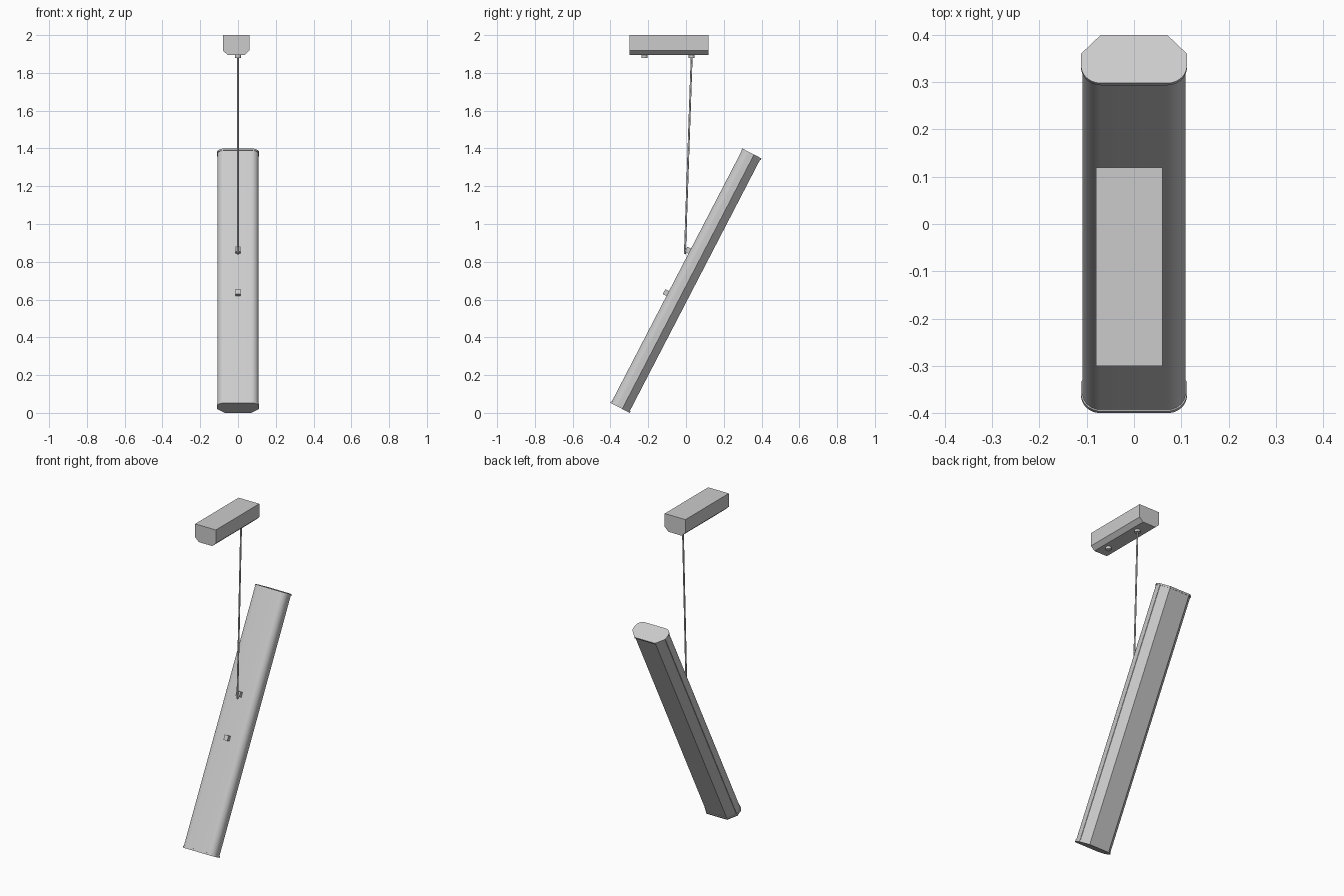
import bpy, bmesh, math
from mathutils import Vector, Matrix

if "Cube" in bpy.data.objects:
    bpy.data.objects.remove(bpy.data.objects["Cube"], do_unlink=True)

GREY = (0.6, 0.6, 0.6, 1)
mat = bpy.data.materials.new("light_grey")
mat.use_nodes = True
mat.diffuse_color = GREY
mat.node_tree.nodes["Principled BSDF"].inputs["Base Color"].default_value = GREY

TILT = math.radians(-27.4)
LAMP = Matrix.Translation((0, 0, 0.7)) @ Matrix.Rotation(TILT, 4, "X")
LENGTH, DEPTH, HALF = 1.517, 0.115, 0.112


def finish(bm, name, matrix=Matrix()):
    bmesh.ops.recalc_face_normals(bm, faces=bm.faces)
    bm.transform(matrix)
    mesh = bpy.data.meshes.new(name)
    bm.to_mesh(mesh)
    bm.free()
    obj = bpy.data.objects.new(name, mesh)
    bpy.context.collection.objects.link(obj)
    mesh.materials.append(mat)
    bpy.ops.object.select_all(action="DESELECT")
    obj.select_set(True)
    bpy.context.view_layer.objects.active = obj
    bpy.ops.object.shade_smooth_by_angle(angle=math.radians(30))
    return obj


def prism(name, half_profile, start, end, matrix):
    """Mirror half an outline in x and extrude it along local z."""
    outline = half_profile + [(-x, y) for x, y in reversed(half_profile)]
    bm = bmesh.new()
    face = bm.faces.new([bm.verts.new((x, y, start)) for x, y in outline])
    new = bmesh.ops.extrude_face_region(bm, geom=[face])["geom"]
    bmesh.ops.translate(bm, vec=(0, 0, end - start),
                        verts=[v for v in new if isinstance(v, bmesh.types.BMVert)])
    return finish(bm, name, matrix)


def rod(name, a, b, radius, sides=16):
    a, b = Vector(a), Vector(b)
    bm = bmesh.new()
    bmesh.ops.create_cone(bm, cap_ends=True, segments=sides, radius1=radius,
                          radius2=radius, depth=(b - a).length)
    turn = Vector((0, 0, 1)).rotation_difference(b - a).to_matrix().to_4x4()
    return finish(bm, name, Matrix.Translation((a + b) / 2) @ turn)


def rounded_front(inset, radius=0.042):
    """Front corner arc, from the middle of the face to the side."""
    cx, cy = HALF - radius, -DEPTH / 2 + radius
    r = radius - inset
    angles = [math.radians(-90 + 90 * i / 10) for i in range(11)]
    return [(cx + r * math.cos(t), cy + r * math.sin(t)) for t in angles]


def chamfered_back(inset):
    return [(HALF - inset, DEPTH / 2 - 0.045),
            (0.07 - inset / 2, DEPTH / 2 - inset)]


# Lamp body: rounded housing at the front, chamfered diffuser at the back
end = LENGTH / 2
seam = DEPTH / 2 - 0.048
prism("housing", rounded_front(0.003) + [(HALF - 0.003, seam)],
      -end + 0.01, end - 0.01, LAMP)
prism("diffuser", [(HALF - 0.005, seam)] + chamfered_back(0.004),
      -end + 0.01, end - 0.01, LAMP)
for name, z in (("lower_end_cap", -end), ("upper_end_cap", end - 0.01)):
    prism(name, rounded_front(0) + chamfered_back(0), z, z + 0.01, LAMP)

# Small clips on the front face of the housing
for name, z in (("upper_clip", 0.148), ("lower_clip", -0.105)):
    bm = bmesh.new()
    bmesh.ops.create_cube(bm, size=1, matrix=Matrix.Diagonal((0.026, 0.024, 0.03, 1)))
    finish(bm, name, LAMP @ Matrix.Translation((0, -DEPTH / 2 - 0.007, z)))

# Ceiling box with chamfered lower edges, profile standing in x and z
box_frame = Matrix.Translation((-0.01, 0, 0)) @ Matrix.Rotation(math.radians(90), 4, "X")
prism("ceiling_box", [(0.045, 1.895), (0.07, 1.918), (0.07, 2.0)],
      -0.12, 0.30, box_frame)

# Cable outlets and hanging cable
for name, y in (("front_outlet", -0.22), ("back_outlet", 0.03)):
    rod(name, (0, y, 1.88), (0, y, 1.9), 0.016, 24)
rod("cable", (0, 0.03, 1.885), (0, -0.006, 0.84), 0.005)
